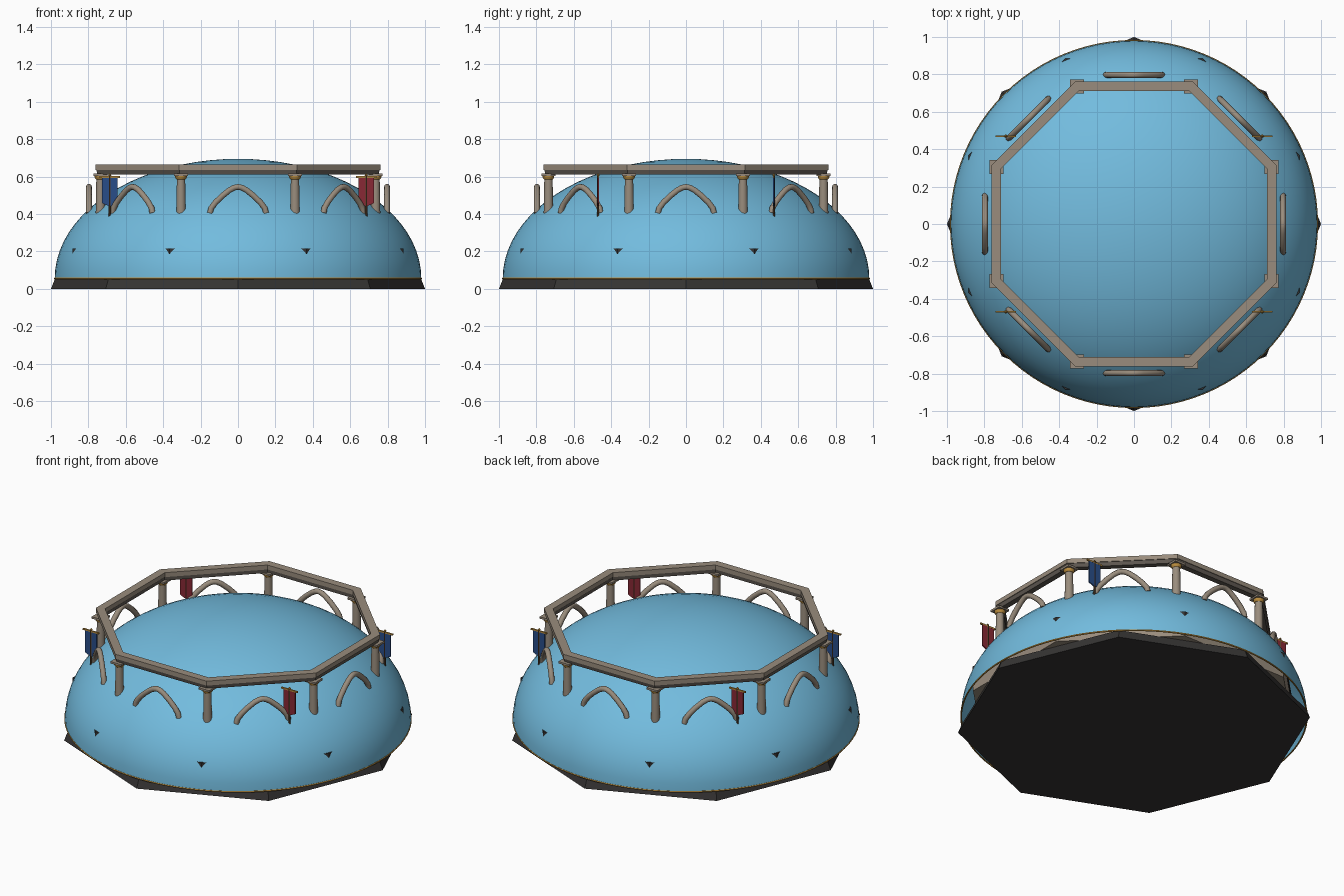
import bpy, bmesh, math
from mathutils import Matrix

if "Cube" in bpy.data.objects:
    bpy.data.objects.remove(bpy.data.objects["Cube"])

def mat(name, rgb):
    m = bpy.data.materials.new(name)
    m.diffuse_color = (*rgb, 1)
    m.use_nodes = True
    m.node_tree.nodes["Principled BSDF"].inputs["Base Color"].default_value = m.diffuse_color
    return m

SKY = mat("sky_blue", (0.17, 0.50, 0.73))
STONE = mat("stone", (0.32, 0.265, 0.205))
DARKSTONE = mat("dark_stone", (0.11, 0.095, 0.08))
BLACK = mat("charcoal", (0.036, 0.034, 0.033))
GOLD = mat("gold", (0.50, 0.27, 0.05))
BLUE = mat("banner_blue", (0.022, 0.075, 0.25))
RED = mat("banner_red", (0.25, 0.022, 0.035))
WOOD = mat("wood", (0.10, 0.055, 0.025))

def lathe(name, profile, sides, material, loc=(0, 0, 0), turn=0.0, smooth=False, closed=False):
    """Revolve (radius, z) points; closed profiles form rings, open ones are capped."""
    bm = bmesh.new()
    rings = []
    for r, z in profile:
        if r == 0:
            rings.append([bm.verts.new((0, 0, z))] * sides)
        else:
            rings.append([bm.verts.new((r * math.cos(turn + math.tau * i / sides),
                                        r * math.sin(turn + math.tau * i / sides), z))
                          for i in range(sides)])
    pairs = list(zip(rings, rings[1:]))
    if closed:
        pairs.append((rings[-1], rings[0]))
    for a, b in pairs:
        for i in range(sides):
            j = (i + 1) % sides
            bm.faces.new(list(dict.fromkeys((a[i], a[j], b[j], b[i]))))
    bmesh.ops.recalc_face_normals(bm, faces=bm.faces)
    return finish(name, bm, material, loc, smooth)

def finish(name, bm, material, loc=(0, 0, 0), smooth=False):
    me = bpy.data.meshes.new(name)
    bm.to_mesh(me)
    bm.free()
    me.materials.append(material)
    ob = bpy.data.objects.new(name, me)
    ob.location = loc
    bpy.context.collection.objects.link(ob)
    if smooth:
        bpy.ops.object.select_all(action='DESELECT')
        ob.select_set(True)
        bpy.context.view_layer.objects.active = ob
        bpy.ops.object.shade_smooth_by_angle(angle=math.radians(40))
    return ob

def box(name, size, loc, material):
    bm = bmesh.new()
    bmesh.ops.create_cube(bm, size=1, matrix=Matrix.Diagonal((*size, 1)))
    return finish(name, bm, material, loc)

EIGHTH = math.pi / 4
HALF = math.pi / 8

# Octagonal base and the wall hidden under the dome, its corners just breaking through
lathe("base", [(0, 0), (1.0, 0), (0.977, 0.058), (0, 0.058)], 8, BLACK)
lathe("inner_wall", [(0, 0.058), (0.955, 0.058), (0.955, 0.18), (0, 0.18)], 8, STONE, turn=HALF)
lathe("wall_rim", [(0, 0.18), (0.959, 0.18), (0.959, 0.215), (0, 0.215)], 8, BLACK, turn=HALF)

# Dome shell with gold rim
N = 20
lathe("dome", [(0.98 * math.cos(math.pi / 2 * k / N) if k < N else 0,
                0.055 + 0.64 * math.sin(math.pi / 2 * k / N)) for k in range(N + 1)],
      96, SKY, smooth=True)
lathe("dome_rim", [(0.979 + 0.005 * math.cos(math.tau * k / 6),
                    0.055 + 0.005 * math.sin(math.tau * k / 6)) for k in range(6)],
      96, GOLD, smooth=True, closed=True)

# Octagonal ring beam: light upper course on a darker sloped lower course
c = 1 / math.cos(HALF)
lathe("beam_upper", [(0.712 * c, 0.636), (0.761 * c, 0.636), (0.761 * c, 0.664), (0.712 * c, 0.664)],
      8, STONE, turn=HALF, closed=True)
lathe("beam_lower", [(0.718 * c, 0.612), (0.752 * c, 0.612), (0.757 * c, 0.636), (0.716 * c, 0.636)],
      8, DARKSTONE, turn=HALF, closed=True)

# Columns with gold capitals
for i in range(8):
    a = HALF + i * EIGHTH
    p = (0.796 * math.cos(a), 0.796 * math.sin(a), 0)
    lathe("column", [(0, 0.2), (0.026, 0.2), (0.025, 0.45), (0.022, 0.592), (0, 0.592)],
          16, STONE, p, smooth=True)
    lathe("capital", [(0, 0.585), (0.024, 0.585), (0.031, 0.595), (0.031, 0.604), (0, 0.604)],
          16, GOLD, p, smooth=True)
    box("column_block", (0.074, 0.074, 0.012), (p[0], p[1], 0.610), STONE)

# Pointed arch tubes set into the dome between the columns
half_arch = [(0.150, 0.405), (0.143, 0.432), (0.120, 0.462), (0.085, 0.496), (0.045, 0.528), (0.020, 0.541)]
path = half_arch + [(0, 0.545)] + [(-x, z) for x, z in reversed(half_arch)]

def arch(angle):
    cu = bpy.data.curves.new("arch", 'CURVE')
    cu.dimensions = '3D'
    cu.bevel_depth = 0.016
    cu.bevel_resolution = 3
    cu.use_fill_caps = True
    sp = cu.splines.new('POLY')
    sp.points.add(len(path) - 1)
    for pt, (x, z) in zip(sp.points, path):
        pt.co = (0.797, x, z, 1)
    sp.use_smooth = True
    cu.materials.append(STONE)
    ob = bpy.data.objects.new("arch", cu)
    ob.rotation_euler.z = angle
    bpy.context.collection.objects.link(ob)

for i in range(8):
    arch(i * EIGHTH)

# Banners: pole, gold crossbar, finial and a cloth with a shallow point
for sx in (-1, 1):
    for sy in (-1, 1):
        x, y = 0.686 * sx, 0.47 * sy
        lathe("banner_pole", [(0, 0.385), (0.006, 0.385), (0.006, 0.605), (0, 0.605)],
              8, WOOD, (x, y, 0), smooth=True)
        lathe("banner_finial", [(0, 0.602), (0.009, 0.607), (0, 0.618)], 8, GOLD, (x, y, 0))
        box("banner_crossbar", (0.11, 0.009, 0.009), (x, y, 0.598), GOLD)
        bm = bmesh.new()
        outline = [(-0.041, 0.594), (-0.041, 0.458), (0, 0.44), (0.041, 0.458), (0.041, 0.594)]
        f = bm.faces.new([bm.verts.new((u, -0.004, z)) for u, z in outline])
        ext = bmesh.ops.extrude_face_region(bm, geom=[f])
        bmesh.ops.translate(bm, vec=(0, 0.008, 0),
                            verts=[v for v in ext['geom'] if isinstance(v, bmesh.types.BMVert)])
        bmesh.ops.recalc_face_normals(bm, faces=bm.faces)
        finish("banner_cloth", bm, BLUE if sx * sy > 0 else RED, (x, y, 0))
